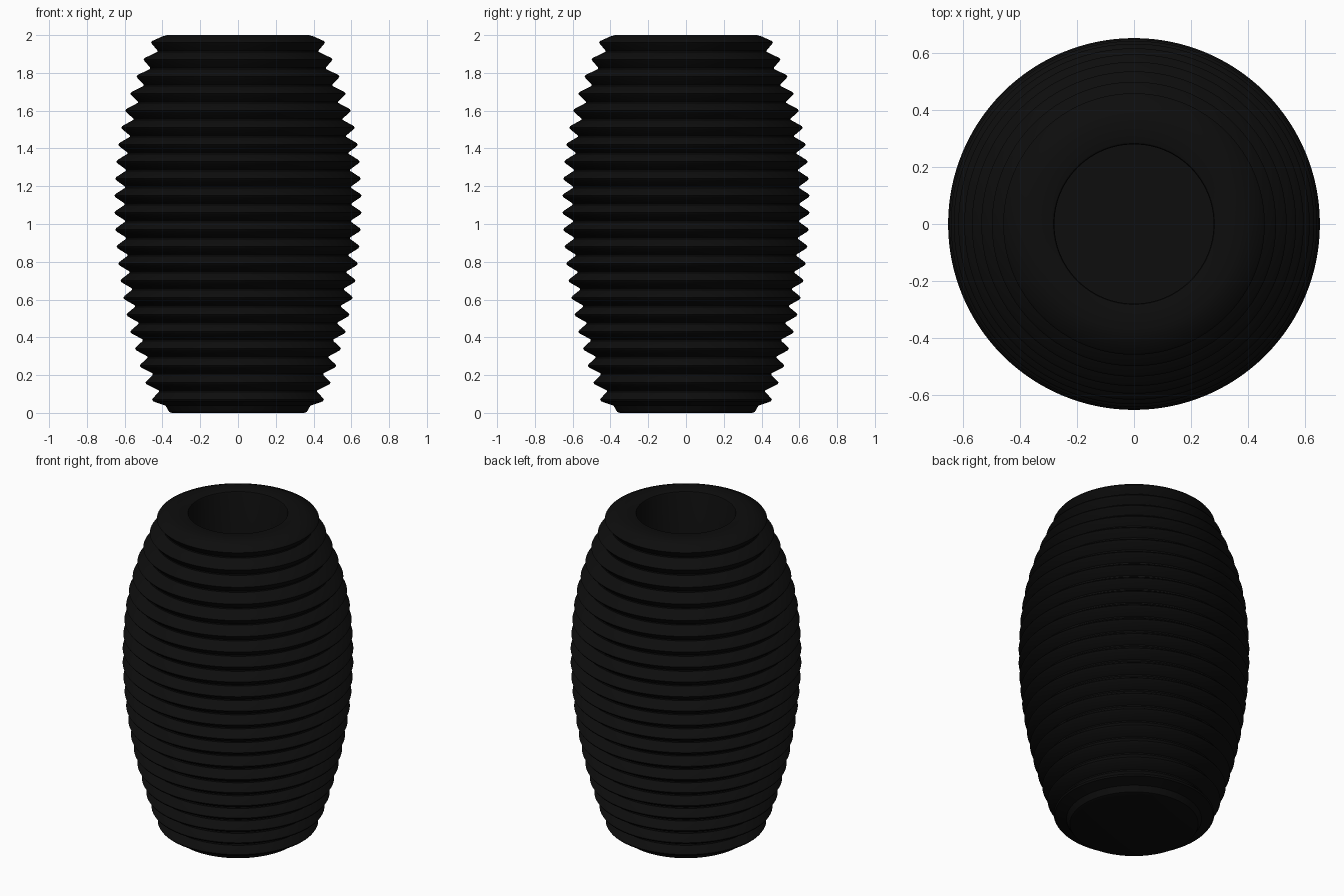
import bpy
import bmesh
import math

cube = bpy.data.objects.get("Cube")
if cube:
    bpy.data.objects.remove(cube)

SEGMENTS = 128
FIRST, PITCH = 0.07, 0.09      # height of lowest rib, rib spacing
DEPTH = 0.053                  # groove depth
LIP = 0.009                    # half height of the blunt rib tip

# Rib radii from bottom to top
ribs = [.455, .49, .52, .545, .57, .59, .607, .622, .634, .643, .65,
        .654, .654, .65, .644, .634, .618, .597, .57, .537, .50, .46]

# Outer profile: closed foot, ribs with grooves between them, rounded rim
profile = [(0, 0), (.35, 0), (.364, .005), (.37, .015), (.383, .038)]
for i, radius in enumerate(ribs):
    z = FIRST + i * PITCH
    profile += [(radius - .006, z - LIP), (radius, z), (radius - .006, z + LIP)]
    if i < len(ribs) - 1:
        groove = (radius + ribs[i + 1]) / 2 - DEPTH
        profile += [(groove, z + PITCH / 2 - .004), (groove, z + PITCH / 2 + .004)]
profile += [(.40, 1.993), (.375, 2.0)]

# Inner profile: rounded mouth, straight bore, flat floor
profile += [(.29, 2.0), (.283, 1.997), (.28, 1.99), (.28, .08), (0, .08)]

# Lathe the profile around the vertical axis
bm = bmesh.new()
verts = [bm.verts.new((r, 0, z)) for r, z in profile]
edges = [bm.edges.new(pair) for pair in zip(verts, verts[1:])]
bmesh.ops.spin(bm, geom=verts + edges, cent=(0, 0, 0), axis=(0, 0, 1),
               angle=math.tau, steps=SEGMENTS, use_duplicate=False)
bmesh.ops.remove_doubles(bm, verts=bm.verts, dist=0.0005)
bmesh.ops.recalc_face_normals(bm, faces=bm.faces)
mesh = bpy.data.meshes.new("ribbed_vase")
bm.to_mesh(mesh)
bm.free()
vase = bpy.data.objects.new("ribbed_vase", mesh)
bpy.context.collection.objects.link(vase)

# Matte black finish
black = bpy.data.materials.new("matte_black")
black.use_nodes = True
colour = (.004, .004, .004, 1)
black.diffuse_color = colour
shader = next(n for n in black.node_tree.nodes if n.type == "BSDF_PRINCIPLED")
shader.inputs["Base Color"].default_value = colour
mesh.materials.append(black)

# Smooth around, crisp at the ribs
bpy.ops.object.select_all(action="DESELECT")
vase.select_set(True)
bpy.context.view_layer.objects.active = vase
bpy.ops.object.shade_smooth_by_angle(angle=math.radians(35))
